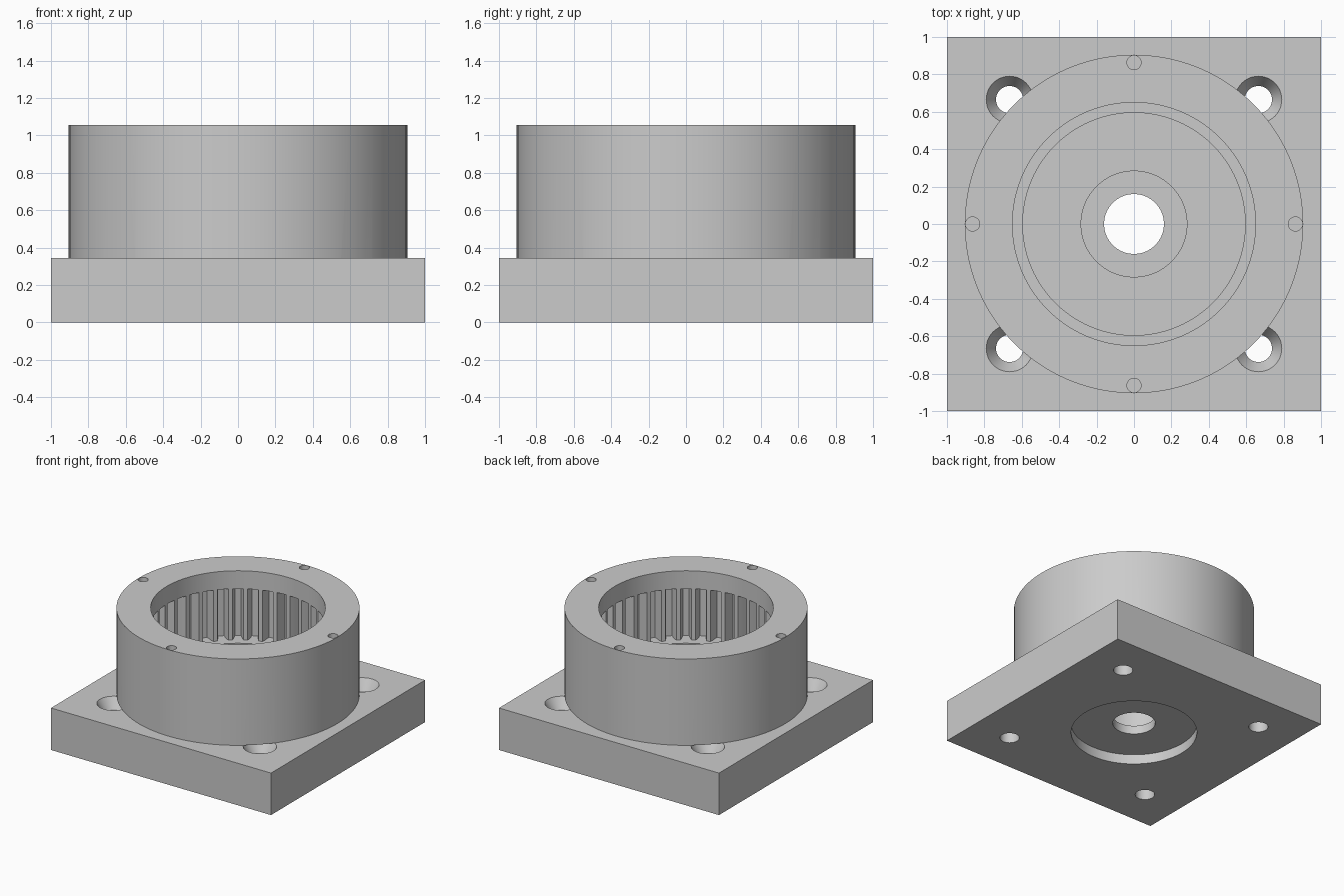
import bpy, bmesh, math

cube = bpy.data.objects.get("Cube")
if cube:
    bpy.data.objects.remove(cube, do_unlink=True)

SEG = 96
PLATE_TOP, TOP = 0.345, 1.055

grey = bpy.data.materials.new("plain grey")
grey.use_nodes = True
colour = (0.6, 0.6, 0.6, 1)
grey.diffuse_color = colour
grey.node_tree.nodes["Principled BSDF"].inputs["Base Color"].default_value = colour


def add_object(name, bm):
    bmesh.ops.recalc_face_normals(bm, faces=bm.faces[:])
    mesh = bpy.data.meshes.new(name)
    bm.to_mesh(mesh)
    bm.free()
    mesh.materials.append(grey)
    obj = bpy.data.objects.new(name, mesh)
    bpy.context.collection.objects.link(obj)
    return obj


def lathe(name, profile, segments=SEG, at=(0, 0)):
    """Closed solid of revolution from (radius, height) points, capped at both ends."""
    bm = bmesh.new()
    rings = []
    for r, z in profile:
        rings.append([bm.verts.new((at[0] + r * math.cos(math.tau * i / segments),
                                    at[1] + r * math.sin(math.tau * i / segments), z))
                      for i in range(segments)])
    for a, b in zip(rings, rings[1:]):
        for i in range(segments):
            j = (i + 1) % segments
            bm.faces.new((a[i], a[j], b[j], b[i]))
    bm.faces.new(rings[0])
    bm.faces.new(rings[-1])
    return add_object(name, bm)


def combine(target, tool, operation="DIFFERENCE"):
    """Apply a boolean and discard the tool."""
    mod = target.modifiers.new("cut", "BOOLEAN")
    mod.operation, mod.solver, mod.object = operation, "EXACT", tool
    bpy.context.view_layer.objects.active = target
    bpy.ops.object.modifier_apply(modifier=mod.name)
    bpy.data.objects.remove(tool, do_unlink=True)


def gear_cutter(teeth, tip, root, z0, z1):
    """Prism that leaves inward pointing teeth in the wall."""
    # (fraction of pitch, depth fraction) around one tooth and one gap
    shape = [(-0.13, 0), (0, 0), (0.13, 0), (0.21, 0.3), (0.28, 0.7),
             (0.33, 1), (0.5, 1), (0.67, 1), (0.72, 0.7), (0.79, 0.3)]
    bm = bmesh.new()
    loop = []
    for t in range(teeth):
        for f, d in shape:
            a = math.tau * (t + f) / teeth
            r = tip + d * (root - tip)
            loop.append(bm.verts.new((r * math.cos(a), r * math.sin(a), z0)))
    face = bm.faces.new(loop)
    out = bmesh.ops.extrude_face_region(bm, geom=[face])
    moved = [v for v in out["geom"] if isinstance(v, bmesh.types.BMVert)]
    bmesh.ops.translate(bm, verts=moved, vec=(0, 0, z1 - z0))
    return add_object("gear_cutter", bm)


# Square mounting plate
bm = bmesh.new()
bmesh.ops.create_cube(bm, size=1)
for v in bm.verts:
    v.co = (v.co.x * 2, v.co.y * 2, (v.co.z + 0.5) * PLATE_TOP)
housing = add_object("ring_gear_housing", bm)

# Countersunk corner screw holes, in the plate only
for sx in (-1, 1):
    for sy in (-1, 1):
        combine(housing, lathe("screw_cutter",
                [(0.073, -0.1), (0.073, 0.26), (0.125, PLATE_TOP), (0.125, 0.5)],
                48, (0.665 * sx, 0.665 * sy)))

# Round body on the plate
combine(housing, lathe("round_body", [(0.905, PLATE_TOP), (0.905, TOP)]), "UNION")

# Stepped bore from the bottom recess to the open top
combine(housing, lathe("bore_cutter",
        [(0.474, -0.1), (0.474, 0.08), (0.16, 0.08), (0.16, 0.15), (0.283, 0.15),
         (0.283, PLATE_TOP), (0.595, PLATE_TOP), (0.595, 0.7), (0.65, 0.7), (0.65, 1.2)]))

# Internal gear teeth below the smooth rim
combine(housing, gear_cutter(36, 0.652, 0.735, 0.485, 0.907))

# Four pin holes in the rim
for k in range(4):
    a = math.tau * k / 4
    combine(housing, lathe("pin_cutter", [(0.038, 0.85), (0.038, 1.2)], 32,
                           (0.863 * math.cos(a), 0.863 * math.sin(a))))

# Smooth walls with crisp edges
bpy.ops.object.select_all(action="DESELECT")
housing.select_set(True)
bpy.context.view_layer.objects.active = housing
bpy.ops.object.shade_smooth_by_angle(angle=math.radians(25))
